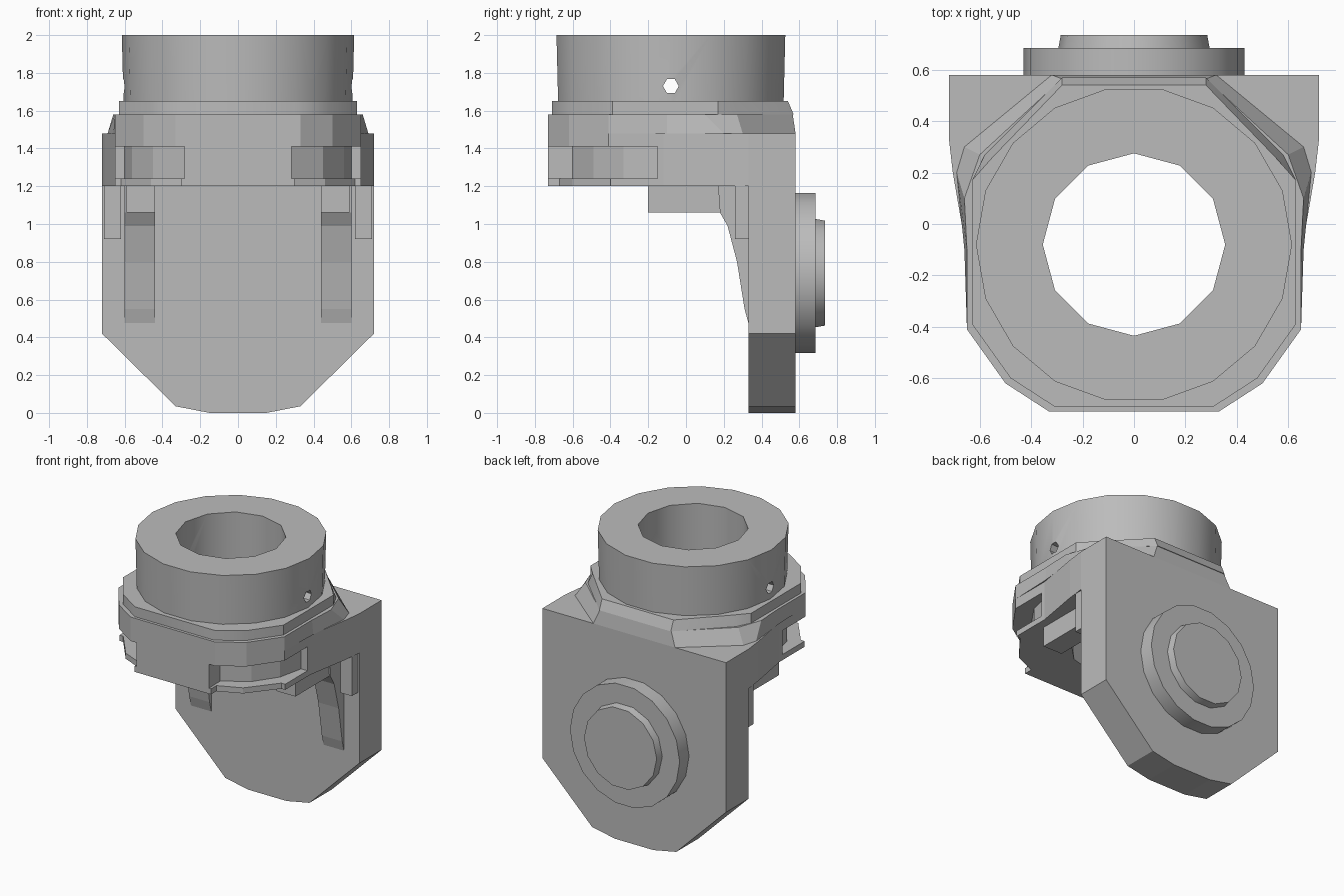
import bpy, bmesh, math
from mathutils import Vector

if "Cube" in bpy.data.objects:
    bpy.data.objects.remove(bpy.data.objects["Cube"])

grey = bpy.data.materials.new("plain_grey")
grey.use_nodes = True
grey.diffuse_color = (0.5, 0.5, 0.5, 1)
grey.node_tree.nodes["Principled BSDF"].inputs["Base Color"].default_value = (0.5, 0.5, 0.5, 1)

CY = -0.08          # y of the collar axis
AXES = {"x": lambda a, b, h: (h, a, b),
        "y": lambda a, b, h: (a, h, b),
        "z": lambda a, b, h: (a, b, h)}


def loft(name, low, high, h0, h1, axis="z"):
    """Solid between two matching outlines along an axis."""
    bm = bmesh.new()
    place = AXES[axis]
    a = [bm.verts.new(place(*p, h0)) for p in low]
    b = [bm.verts.new(place(*p, h1)) for p in high]
    n = len(a)
    bm.faces.new(a)
    bm.faces.new(b)
    for i in range(n):
        j = (i + 1) % n
        bm.faces.new((a[i], a[j], b[j], b[i]))
    bmesh.ops.recalc_face_normals(bm, faces=bm.faces)
    mesh = bpy.data.meshes.new(name)
    bm.to_mesh(mesh)
    bm.free()
    mesh.materials.append(grey)
    ob = bpy.data.objects.new(name, mesh)
    bpy.context.collection.objects.link(ob)
    return ob


def prism(name, pts, h0, h1, axis="z"):
    return loft(name, pts, pts, h0, h1, axis)


def ring(r, n, ca, cb, turn=0.0):
    return [(ca + r * math.cos(math.tau * (i + turn) / n),
             cb + r * math.sin(math.tau * (i + turn) / n)) for i in range(n)]


def rect(a0, b0, a1, b1):
    return [(a0, b0), (a1, b0), (a1, b1), (a0, b1)]


def mirrored(half):
    """Close a right-half outline with its mirror image."""
    return half + [(-x, y) for x, y in reversed(half) if abs(x) > 1e-6]


def flip(pts):
    return [(-x, y) for x, y in pts]


def cut(ob, cutter):
    mod = ob.modifiers.new("cut", "BOOLEAN")
    mod.operation = "DIFFERENCE"
    mod.solver = "EXACT"
    mod.object = cutter
    bpy.context.view_layer.objects.active = ob
    bpy.ops.object.modifier_apply(modifier=mod.name)


def smooth(ob, angle):
    bpy.ops.object.select_all(action="DESELECT")
    ob.select_set(True)
    bpy.context.view_layer.objects.active = ob
    bpy.ops.object.shade_smooth_by_angle(angle=math.radians(angle))


# Round collar on top
collar = loft("collar", ring(0.605, 18, 0, CY), ring(0.615, 18, 0, CY), 1.6, 2.0)

# Flange: lower housing, upper step and chamfered seat
front = [(0.33, -0.73), (0.5, -0.62), (0.65, -0.41)]
housing = prism("flange_housing",
                mirrored(front + [(0.65, -0.12), (0.705, 0.2), (0.72, 0.33)]), 1.2, 1.48)
step = loft("flange_step",
            mirrored(front + [(0.66, -0.1), (0.69, 0.2), (0.66, 0.3), (0.32, 0.58)]),
            mirrored(front + [(0.65, -0.1), (0.66, 0.1), (0.6, 0.27), (0.28, 0.565)]),
            1.48, 1.58)
seat_outline = [(0.31, -0.71), (0.48, -0.6), (0.63, -0.39), (0.63, 0.17)]
seat = loft("collar_seat",
            mirrored(seat_outline + [(0.58, 0.27), (0.28, 0.57)]),
            mirrored(seat_outline + [(0.55, 0.26), (0.28, 0.54)]), 1.58, 1.65)

# Vertical bore through collar and flange, and a cross pin hole
bore = prism("bore_cutter", ring(0.355, 12, 0, CY), 1.0, 2.2)
pin = prism("pin_cutter", ring(0.042, 6, CY, 1.73), -1, 1, "x")
for part in (collar, housing, step, seat):
    cut(part, bore)
cut(collar, pin)

# Corner slots around the housing
slot = [(0.29, -0.9), (0.28, -0.6), (0.45, -0.49), (0.56, -0.33), (0.6, -0.15), (0.9, -0.15), (0.9, -0.9)]
lip_trim = [(0.3, -0.9), (0.3, -0.67), (0.46, -0.6), (0.62, -0.4), (0.9, -0.4), (0.9, -0.9)]
cutters = [bore, pin]
for outline in (slot, flip(slot)):
    c = prism("slot_cutter", outline, 1.24, 1.41)
    cut(housing, c)
    cutters.append(c)
for outline in (lip_trim, flip(lip_trim)):
    c = prism("lip_cutter", outline, 1.1, 1.26)
    cut(housing, c)
    cutters.append(c)
for c in cutters:
    bpy.data.objects.remove(c)

# Hanging back plate with its tapered lower end
plate = prism("back_plate",
              mirrored([(0.72, 1.48), (0.72, 0.42), (0.33, 0.035), (0.15, 0.0)]),
              0.33, 0.58, "y")

# Stepped round boss on the back
boss = prism("boss_base", ring(0.43, 18, 0, 0.74), 0.57, 0.685, "y")
cap = loft("boss_cap", ring(0.295, 14, 0, 0.74), ring(0.285, 14, 0, 0.74), 0.68, 0.735, "y")

# Paired supports under the flange
gusset = [(0.34, 1.2), (0.17, 1.2), (0.18, 1.06), (0.22, 0.99), (0.27, 0.8), (0.31, 0.55), (0.34, 0.44)]
for side, s in (("left", 1), ("right", -1)):
    def span(lo, hi):
        return sorted((s * lo, s * hi))
    prism(side + "_gusset", gusset, *span(0.44, 0.6), "x")
    prism(side + "_lug", rect(-0.2, 1.06, 0.2, 1.21), *span(0.44, 0.59), "x")
    prism(side + "_rail", rect(0.26, 0.92, 0.34, 1.21), *span(0.62, 0.71), "x")

for part in (collar, boss, cap, seat):
    smooth(part, 35)
